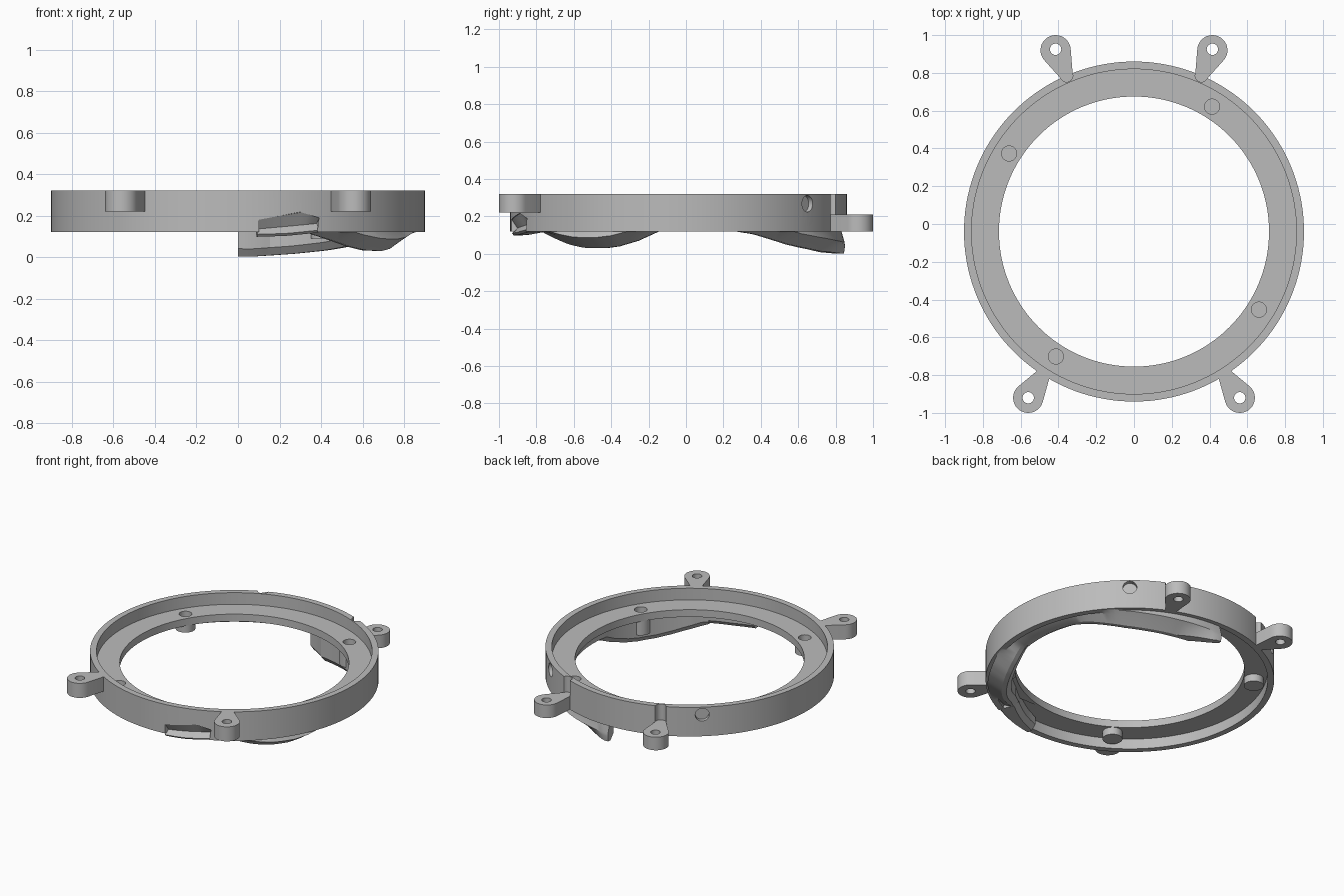
import bpy
import bmesh
from math import sin, cos, pi, radians, atan2, acos, hypot

if "Cube" in bpy.data.objects:
    bpy.data.objects.remove(bpy.data.objects["Cube"], do_unlink=True)

CY = -0.04  # ring centre on y

grey = bpy.data.materials.new("plain grey")
grey.use_nodes = True
grey.diffuse_color = (0.5, 0.5, 0.5, 1)
grey.node_tree.nodes["Principled BSDF"].inputs["Base Color"].default_value = (0.5, 0.5, 0.5, 1)


def finish(name, bm):
    bmesh.ops.recalc_face_normals(bm, faces=bm.faces)
    mesh = bpy.data.meshes.new(name)
    bm.to_mesh(mesh)
    bm.free()
    mesh.materials.append(grey)
    ob = bpy.data.objects.new(name, mesh)
    bpy.context.scene.collection.objects.link(ob)
    return ob


def sweep(name, section, angles, closed=False):
    """Sweep a section of (radius, z) points round the ring centre."""
    bm = bmesh.new()
    loops = []
    for a in angles:
        t = radians(a)
        loops.append([bm.verts.new((r * cos(t), CY + r * sin(t), z)) for r, z in section(a)])
    n = len(loops[0])
    pairs = list(zip(loops, loops[1:]))
    if closed:
        pairs.append((loops[-1], loops[0]))
    for p, q in pairs:
        for i in range(n):
            j = (i + 1) % n
            bm.faces.new((p[i], p[j], q[j], q[i]))
    if not closed:
        bm.faces.new(loops[0])
        bm.faces.new(loops[-1])
    return finish(name, bm)


def prism(name, outline, z0, z1):
    bm = bmesh.new()
    low = [bm.verts.new((x, y, z0)) for x, y in outline]
    face = bm.faces.new(low)
    made = bmesh.ops.extrude_face_region(bm, geom=[face])["geom"]
    bmesh.ops.translate(bm, vec=(0, 0, z1 - z0),
                        verts=[v for v in made if isinstance(v, bmesh.types.BMVert)])
    # Close the starting end if the extrusion consumed it
    rim = [e for e in bm.edges if e.is_boundary]
    if rim:
        bmesh.ops.holes_fill(bm, edges=rim)
    return finish(name, bm)


def circle(x, y, r, n=32):
    return [(x + r * cos(2 * pi * i / n), y + r * sin(2 * pi * i / n)) for i in range(n)]


def teardrop(x0, y0, r0, x1, y1, r1, n=20):
    """Outline wrapped round a big and a small circle."""
    d = atan2(y1 - y0, x1 - x0)
    b = acos((r0 - r1) / hypot(x1 - x0, y1 - y0))
    pts = []
    for x, y, r, start, end in ((x0, y0, r0, d + b, d + 2 * pi - b), (x1, y1, r1, d - b, d + b)):
        for i in range(n + 1):
            t = start + (end - start) * i / n
            pts.append((x + r * cos(t), y + r * sin(t)))
    return pts


def cut(ob, cutters):
    for c in cutters:
        c.hide_render = True
        m = ob.modifiers.new("cut", 'BOOLEAN')
        m.operation = 'DIFFERENCE'
        m.solver = 'EXACT'
        m.object = c
    bpy.context.view_layer.update()
    graph = bpy.context.evaluated_depsgraph_get()
    mesh = bpy.data.meshes.new_from_object(ob.evaluated_get(graph))
    ob.modifiers.clear()
    ob.data = mesh
    for c in cutters:
        bpy.data.objects.remove(c, do_unlink=True)


def ramp(a, keys):
    for (a0, v0), (a1, v1) in zip(keys, keys[1:]):
        if a <= a1:
            return v0 + (v1 - v0) * max(0, (a - a0) / (a1 - a0))
    return keys[-1][1]


# Main ring: outer wall with an inner flange
wall = [(0.9, 0.12), (0.9, 0.32), (0.86, 0.32), (0.86, 0.24),
        (0.715, 0.24), (0.715, 0.19), (0.86, 0.19), (0.86, 0.12)]
ring = sweep("ring", lambda a: wall, [i * 2.5 for i in range(144)], closed=True)
ring_cutters = []
parts = [ring]

# Mounting ears, front pair high and back pair low
for side, word in ((1, "left"), (-1, "right")):
    front = teardrop(side * 0.56, -0.92, 0.08, side * 0.48, -0.797, 0.036)
    back = teardrop(side * 0.415, 0.92, 0.08, side * 0.357, 0.785, 0.033)
    for name, shape, x, y, z0, z1 in (("front_ear", front, 0.56, -0.92, 0.22, 0.32),
                                      ("back_ear", back, 0.415, 0.925, 0.12, 0.21)):
        ear = prism(f"{name}_{word}", shape, z0, z1)
        cut(ear, [prism("ear_hole", circle(side * x, y, 0.03), z0 - 0.1, z1 + 0.1)])
        parts.append(ear)
    # Groove in the wall above the back ear
    ring_cutters.append(prism("groove", back, 0.21, 0.4))
    # Blind round hole in the outside of the wall
    hole = prism("wall_hole", circle(0, 0, 0.044), -0.028, 0.1)
    t = radians(90 - side * 40)
    hole.rotation_euler = (0, pi / 2, t)
    hole.location = (0.9 * cos(t), CY + 0.9 * sin(t), 0.268)
    ring_cutters.append(hole)

# Blind pegs under the flange, longer where the skirt hangs
for i in range(4):
    t = radians(58 + 90 * i)
    x, y = 0.78 * cos(t), CY + 0.78 * sin(t)
    peg = prism(f"peg_{i + 1}", circle(x, y, 0.062), 0.09 if x > 0 else 0.14, 0.235)
    cut(peg, [prism("peg_bore", circle(x, y, 0.04), 0.17, 0.4)])
    ring_cutters.append(prism("peg_hole", circle(x, y, 0.04), 0.17, 0.4))
    parts.append(peg)

# Pocket in the front wall
pocket = prism("pocket", [(0.1, -0.18), (0.1, -0.11), (0.38, -0.11), (0.39, -0.19), (0.3, -0.217)],
               -0.2, 0.2)
pocket.rotation_euler = (-pi / 2, 0, 0)
pocket.location = (0, -0.95, 0)
ring_cutters.append(pocket)
cut(ring, ring_cutters)

# Wavy skirt under one half of the ring, leaning inwards and ending in an outer beak
DIPS = [(-64, 0.112), (-55, 0.08), (-47, 0.05), (-39, 0.032), (-30, 0.03), (-24, 0.04), (-16, 0.07),
        (-8, 0.118), (0, 0.125), (22, 0.122), (31, 0.105), (40, 0.075), (48, 0.05), (57, 0.033),
        (70, 0.016), (86, 0.002), (90, 0.004)]


def skirt_section(a):
    z = ramp(a, DIPS)
    mid = min(z + 0.037, 0.14)
    shoulder = ramp(a, [(74, 0.855), (88, 0.89)])
    bottom = ramp(a, [(72, 0.8), (88, 0.885)])
    inner = ramp(a, [(-64, 0.76), (-56, 0.74), (78, 0.74), (90, 0.83)])
    return [(0.865, 0.2), (0.87, 0.125), (0.888, min(0.12, mid + 0.02)),
            (shoulder, mid), (bottom, z), (inner + 0.03, z), (inner, mid), (inner, 0.2)]


parts.append(sweep("wavy_skirt", skirt_section, [-64 + 2 * i for i in range(78)]))


# Grooved hook that ends the skirt inside the front pocket
def hook_section(a):
    low = ramp(a, [(-84, 0.098), (-75, 0.102), (-64, 0.118)])
    crease = ramp(a, [(-84, 0.135), (-64, 0.162)])
    top = ramp(a, [(-84, 0.18), (-70, 0.217), (-64, 0.19)])
    inner = ramp(a, [(-84, 0.82), (-64, 0.76)])
    return [(0.896, top), (0.866, crease), (0.896, low + 0.012), (0.885, low),
            (inner + 0.03, low), (inner, low + 0.03), (inner, top)]


parts.append(sweep("front_hook", hook_section, [-84 + 2 * i for i in range(11)]))

# Smooth the round walls and keep the edges crisp
bpy.ops.object.select_all(action='DESELECT')
for ob in parts:
    ob.select_set(True)
bpy.context.view_layer.objects.active = ring
bpy.ops.object.shade_smooth_by_angle(angle=radians(25))
